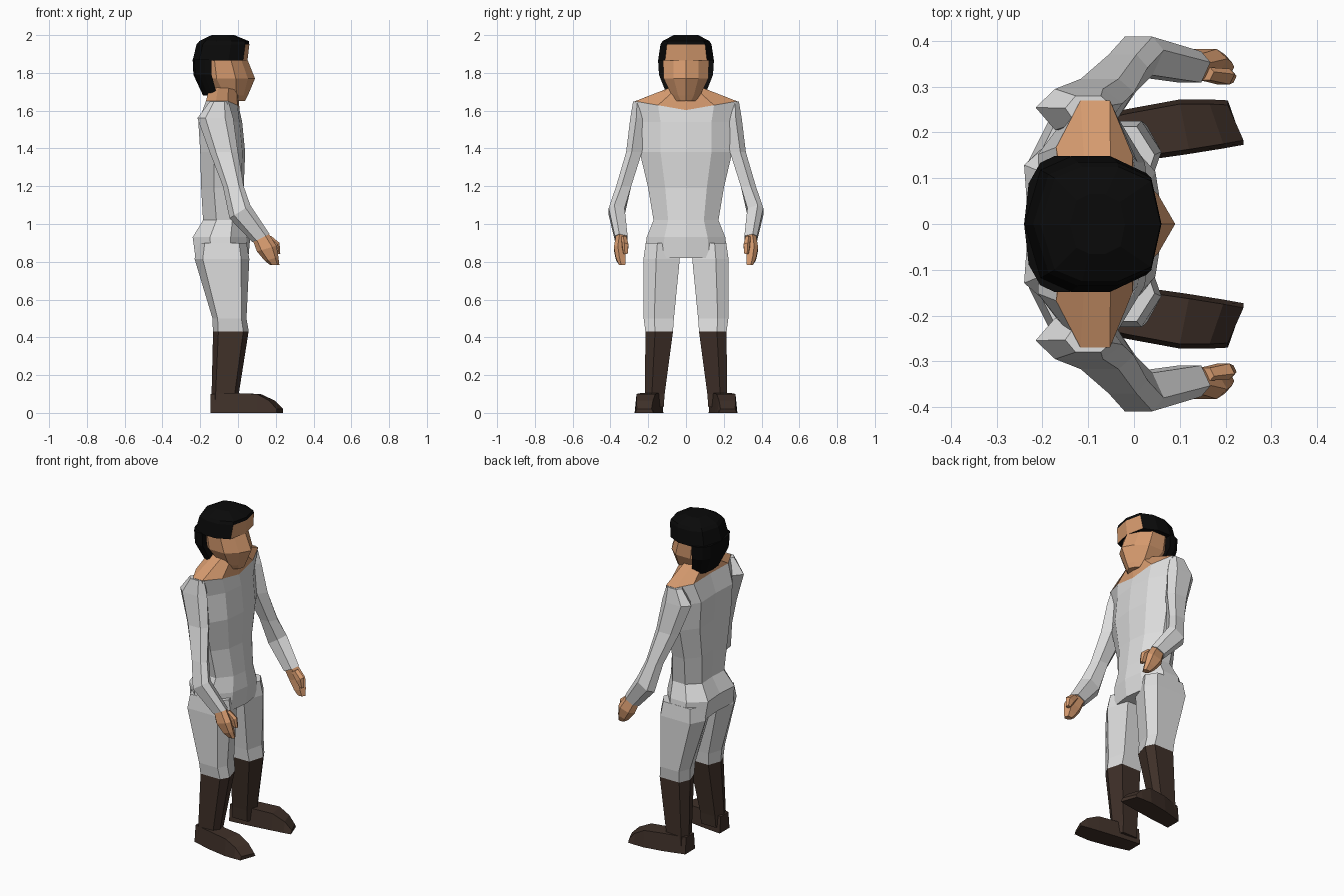
import bpy, bmesh
from mathutils import Vector


def material(name, rgb):
    m = bpy.data.materials.new(name)
    m.diffuse_color = (*rgb, 1)
    return m


CLOTH = material("white cloth", (0.72, 0.72, 0.72))
SKIN = material("tan skin", (0.68, 0.33, 0.16))
HAIR = material("black hair", (0.003, 0.003, 0.003))
BOOT = material("dark brown leather", (0.05, 0.03, 0.022))


def loft(name, rings, mats, rule=None):
    """Skin a list of equal-length rings; rule(centre) picks the material."""
    bm = bmesh.new()
    vs = [[bm.verts.new(p) for p in r] for r in rings]
    n = len(rings[0])
    for a, b in zip(vs, vs[1:]):
        for i in range(n):
            j = (i + 1) % n
            bm.faces.new((a[i], a[j], b[j], b[i]))
    bm.faces.new(vs[0])
    bm.faces.new(vs[-1])
    bmesh.ops.recalc_face_normals(bm, faces=bm.faces[:])
    if rule:
        for f in bm.faces:
            f.material_index = rule(f.calc_center_median())
    me = bpy.data.meshes.new(name)
    bm.to_mesh(me)
    bm.free()
    for m in mats:
        me.materials.append(m)
    ob = bpy.data.objects.new(name, me)
    bpy.context.collection.objects.link(ob)
    return ob


def section(z, xf, xb, w, shape, drop=0):
    """Symmetric ring; shape = (fraction front-to-back, fraction of width)."""
    half = [(xf + (xb - xf) * a, w * b, z - drop * (1 - b) * (a < 0.5))
            for a, b in shape]
    return [Vector(p) for p in half] + \
           [Vector((x, -y, zz)) for x, y, zz in half[-2:0:-1]]


def box_ring(x, y, z, hx, hy, tilt=0, c=0.55):
    """Six-sided limb ring, pointed at front and back, tilted along x."""
    return [Vector((x + hx * a, y + hy * b, z + tilt * a)) for a, b in
            ((1, 0.3), (c, 1), (-c, 1), (-1, 0.1), (-c, -1), (c, -1))]


def mirrored(name, rings, mats, rule=None):
    for side, s in (("left", 1), ("right", -1)):
        loft(f"{side}_{name}",
             [[Vector((p.x, p.y * s, p.z)) for p in r] for r in rings], mats, rule)


# Torso with pelvis, neckline and neck
BODY = [(0, 0), (0.06, 0.55), (0.34, 1), (0.7, 1), (1, 0.62), (0.97, 0)]
torso = [section(*r, BODY) for r in (
    (0.82, 0.055, -0.225, 0.222), (0.93, 0.065, -0.24, 0.208),
    (1.02, 0.05, -0.185, 0.172), (1.19, 0.03, -0.195, 0.2),
    (1.38, 0.038, -0.2, 0.245), (1.54, 0.022, -0.21, 0.245))]
torso.append(section(1.65, 0.008, -0.17, 0.27, BODY, 0.047))
torso.append(section(1.73, 0.0, -0.15, 0.065, BODY))
loft("torso_and_neck", torso, [CLOTH, SKIN], lambda c: int(c.z > 1.63))

# Head with pointed nose
FACE = [(0, 0), (0.13, 0.55), (0.35, 1), (0.7, 1), (1, 0.5), (1, 0)]
loft("head", [section(*r, FACE) for r in (
    (1.652, 0.038, -0.06, 0.05), (1.68, 0.052, -0.12, 0.075),
    (1.77, 0.09, -0.2, 0.118), (1.87, 0.05, -0.2, 0.122))], [SKIN])

# Hair cap (front faces form the forehead) and hair at the nape
CAP = [(0, 0), (0.08, 0.75), (0.35, 1), (0.65, 1), (0.88, 0.8), (1, 0)]
loft("hair_cap", [section(*r, CAP) for r in (
    (1.865, 0.05, -0.24, 0.148), (1.95, 0.06, -0.22, 0.135),
    (1.968, 0.058, -0.205, 0.125), (2.0, -0.02, -0.14, 0.065))],
     [HAIR, SKIN], lambda c: int(c.x > 0.02 and c.z < 1.95))
NAPE = [(0, 0), (0, 1), (0.35, 1), (0.65, 0.9), (0.9, 0.6), (1, 0)]
loft("hair_back", [section(*r, NAPE) for r in (
    (1.68, -0.11, -0.185, 0.1), (1.79, -0.14, -0.236, 0.143),
    (1.87, -0.14, -0.24, 0.148))], [HAIR])

# Arms
mirrored("arm", [box_ring(*r) for r in (
    (-0.1, 0.25, 1.648, 0.05, 0.03), (-0.12, 0.25, 1.56, 0.095, 0.045),
    (-0.075, 0.275, 1.38, 0.075, 0.042), (-0.025, 0.33, 1.2, 0.055, 0.04),
    (0.01, 0.367, 1.065, 0.055, 0.042, 0.035),
    (0.122, 0.343, 0.925, 0.045, 0.034, 0.022))], [CLOTH])

# Hands and thumbs
mirrored("hand", [box_ring(*r) for r in (
    (0.122, 0.343, 0.927, 0.041, 0.028, 0.02),
    (0.152, 0.352, 0.87, 0.052, 0.03, 0.015),
    (0.178, 0.345, 0.815, 0.036, 0.026, 0.01),
    (0.195, 0.338, 0.782, 0.024, 0.016, 0))], [SKIN])
mirrored("thumb", [box_ring(*r) for r in (
    (0.155, 0.328, 0.925, 0.02, 0.014, 0.012),
    (0.195, 0.322, 0.885, 0.025, 0.017, 0.015),
    (0.21, 0.32, 0.84, 0.014, 0.011, 0.0))], [SKIN])

# Legs: trousers above, boot shafts below
mirrored("leg", [box_ring(*r, 0, 0.7) for r in (
    (-0.085, 0.125, 0.9, 0.13, 0.088), (-0.085, 0.129, 0.815, 0.145, 0.096),
    (-0.045, 0.144, 0.5, 0.09, 0.08), (-0.038, 0.142, 0.43, 0.095, 0.073))], [CLOTH])
mirrored("boot_shaft", [box_ring(*r, 0, 0.7) for r in (
    (-0.038, 0.142, 0.43, 0.094, 0.073), (-0.068, 0.165, 0.1, 0.072, 0.052),
    (-0.07, 0.168, 0.03, 0.072, 0.05))], [BOOT])

# Boot feet, turned out a little, lofted heel to toe
foot = []
for x, y0, y1, top, skew in ((-0.145, 0.12, 0.215, 0.1, 0), (-0.02, 0.133, 0.25, 0.105, 0),
                             (0.11, 0.153, 0.272, 0.1, 0.01), (0.18, 0.165, 0.272, 0.065, 0.015),
                             (0.222, 0.173, 0.27, 0.02, 0.017)):
    foot.append([Vector(p) for p in (
        (x + skew, y0, 0), (x - skew, y1, 0),
        (x - skew, y1 - 0.01, top), (x + skew, y0 + 0.01, top))])
mirrored("boot_foot", foot, [BOOT])
